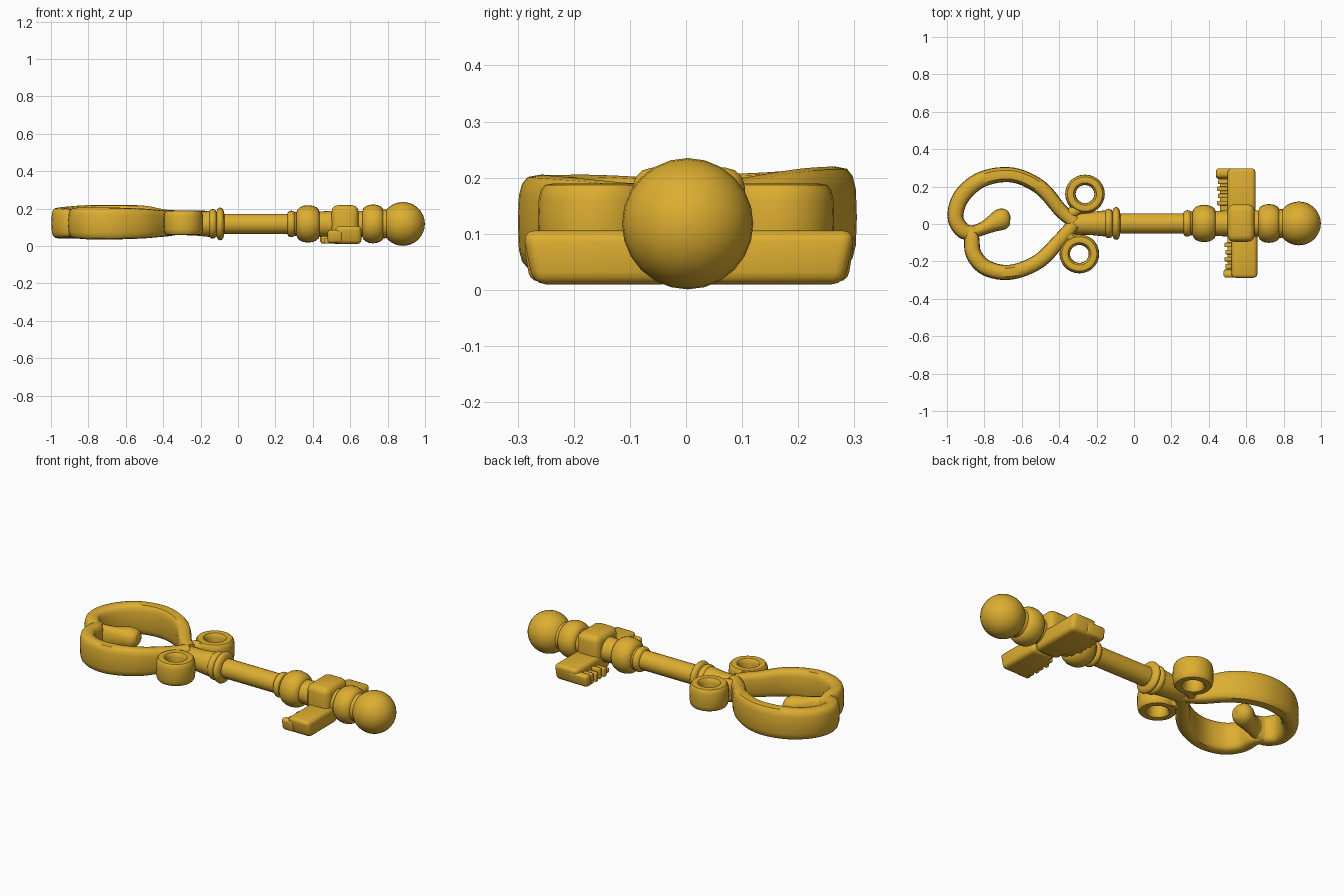
import bpy, bmesh
from math import sin, cos, pi, copysign
from mathutils import Vector, Matrix

if "Cube" in bpy.data.objects:
    bpy.data.objects.remove(bpy.data.objects["Cube"])

gold = bpy.data.materials.new("gold")
gold.use_nodes = True
gold.diffuse_color = (0.72, 0.42, 0.03, 1)
gold.node_tree.nodes["Principled BSDF"].inputs["Base Color"].default_value = gold.diffuse_color

AXIS_Y, AXIS_Z = 0.003, 0.118


def finish(bm, name, angle=0.7):
    bmesh.ops.recalc_face_normals(bm, faces=bm.faces)
    mesh = bpy.data.meshes.new(name)
    bm.to_mesh(mesh)
    bm.free()
    mesh.materials.append(gold)
    ob = bpy.data.objects.new(name, mesh)
    bpy.context.collection.objects.link(ob)
    bpy.ops.object.select_all(action='DESELECT')
    ob.select_set(True)
    bpy.context.view_layer.objects.active = ob
    bpy.ops.object.shade_smooth_by_angle(angle=angle)
    return ob


def skin(bm, rings, closed=False):
    """Bridge a list of equal vertex rings with quads."""
    n = len(rings[0])
    pairs = list(zip(rings, rings[1:]))
    if closed:
        pairs.append((rings[-1], rings[0]))
    else:
        bm.faces.new(rings[0])
        bm.faces.new(rings[-1])
    for a, b in pairs:
        for i in range(n):
            j = (i + 1) % n
            bm.faces.new((a[i], a[j], b[j], b[i]))


def lathe(name, profile, sides=24):
    """Turn (x, radius) pairs around the shaft axis."""
    bm = bmesh.new()
    rings = [[bm.verts.new((x, AXIS_Y + r * cos(2 * pi * i / sides),
                            AXIS_Z + r * sin(2 * pi * i / sides)))
              for i in range(sides)] for x, r in profile]
    skin(bm, rings)
    return finish(bm, name)


def bead(x, radius, half, base):
    """Profile of a rounded ring standing on a base radius."""
    return [(x - half * cos(pi * i / 8), base + (radius - base) * sin(pi * i / 8))
            for i in range(9)]


def smooth_path(points, steps=6):
    """Catmull-Rom curve through tuples of (x, y, width, bottom, top)."""
    pts = [Vector(p) for p in points]
    pts = [2 * pts[0] - pts[1]] + pts + [2 * pts[-1] - pts[-2]]
    out = []
    for a, b, c, d in zip(pts, pts[1:], pts[2:], pts[3:]):
        for s in range(steps):
            t = s / steps
            out.append(0.5 * (2 * b + (c - a) * t + (2 * a - 5 * b + 4 * c - d) * t ** 2
                              + (3 * b - a - 3 * c + d) * t ** 3))
    return out + [pts[-2]]


def sweep(name, path, closed=False, sides=16, square=0.6):
    """Sweep an upright rounded section along a flat path."""
    bm = bmesh.new()
    rings = []
    count = len(path)
    for k, p in enumerate(path):
        before = path[k - 1] if closed or k else p
        after = path[(k + 1) % count] if closed or k < count - 1 else p
        side = Vector((before[1] - after[1], after[0] - before[0])).normalized()
        ring = []
        for i in range(sides):
            a = 2 * pi * i / sides
            u = copysign(abs(cos(a)) ** square, cos(a)) * p[2] / 2
            v = copysign(abs(sin(a)) ** square, sin(a)) * (p[4] - p[3]) / 2
            ring.append(bm.verts.new((p[0] + side.x * u, p[1] + side.y * u,
                                      (p[3] + p[4]) / 2 + v)))
        rings.append(ring)
    skin(bm, rings, closed)
    return finish(bm, name)


def block(name, x0, x1, y0, y1, z0, z1, bevel, taper=0.0):
    """Bevelled box whose underside may be drawn in at its ends."""
    bm = bmesh.new()
    bmesh.ops.create_cube(bm, size=1, matrix=Matrix.Translation(
        ((x0 + x1) / 2, (y0 + y1) / 2, (z0 + z1) / 2))
        @ Matrix.Diagonal((x1 - x0, y1 - y0, z1 - z0, 1)))
    for v in bm.verts:
        if v.co.z < (z0 + z1) / 2:
            v.co.y -= copysign(taper, v.co.y)
    bmesh.ops.bevel(bm, geom=bm.edges[:], offset=bevel, segments=3,
                    profile=0.5, affect='EDGES')
    return finish(bm, name)


# Turned shaft and its rings
lathe("neck", [(-0.37, 0.045), (-0.33, 0.06), (-0.24, 0.061), (-0.15, 0.07), (-0.12, 0.066)])
lathe("neck_ring", bead(-0.135, 0.079, 0.02, 0.06) + bead(-0.095, 0.088, 0.022, 0.05))
lathe("shaft", [(-0.12, 0.054), (0.29, 0.054)])
lathe("lower_ring", bead(0.285, 0.071, 0.022, 0.05))
lathe("shaft_bulb", [(0.29, 0.056), (0.31, 0.066)] + bead(0.375, 0.1, 0.062, 0.062))
lathe("bit_core", [(0.43, 0.066), (0.50, 0.07), (0.69, 0.07)])
lathe("end_ring", bead(0.722, 0.104, 0.056, 0.07))
lathe("end_neck", [(0.76, 0.08), (0.80, 0.075), (0.84, 0.075)])
lathe("end_ball", [(0.882 - 0.117 * cos(pi * i / 16), max(0.001, 0.117 * sin(pi * i / 16)))
                   for i in range(17)])
block("bit_collar", 0.5, 0.645, -0.095, 0.105, 0.02, 0.218, 0.035)

# Heart-shaped bow: one long arm that curls inside, and one short arm
sweep("bow_left_arm", smooth_path([
    (-0.32, 0.01, 0.07, 0.06, 0.19), (-0.39, 0.07, 0.075, 0.05, 0.195),
    (-0.5, 0.195, 0.08, 0.045, 0.215), (-0.65, 0.262, 0.08, 0.04, 0.22),
    (-0.81, 0.24, 0.085, 0.04, 0.218), (-0.92, 0.15, 0.09, 0.04, 0.21),
    (-0.955, 0.04, 0.085, 0.04, 0.205), (-0.915, -0.035, 0.085, 0.045, 0.2),
    (-0.85, -0.05, 0.075, 0.055, 0.19)]))
sweep("bow_right_arm", smooth_path([
    (-0.32, 0.0, 0.07, 0.06, 0.19), (-0.4, -0.09, 0.075, 0.05, 0.19),
    (-0.51, -0.2, 0.08, 0.04, 0.2), (-0.66, -0.258, 0.08, 0.035, 0.205),
    (-0.79, -0.235, 0.085, 0.035, 0.205), (-0.858, -0.16, 0.085, 0.04, 0.205),
    (-0.87, -0.07, 0.08, 0.045, 0.2), (-0.9, -0.03, 0.06, 0.05, 0.19)]))
sweep("bow_inner_curl", smooth_path([
    (-0.88, -0.05, 0.07, 0.055, 0.19), (-0.81, -0.025, 0.07, 0.06, 0.18),
    (-0.76, 0.0, 0.09, 0.06, 0.175), (-0.71, 0.025, 0.115, 0.06, 0.175),
    (-0.675, 0.037, 0.085, 0.08, 0.16), (-0.66, 0.04, 0.01, 0.115, 0.125)]), square=0.9)

# Scroll loops beside the neck, each with a short root
for name, side, cx, cy in (("left", 1, -0.262, 0.16), ("right", -1, -0.292, -0.16)):
    loop = [(cx + 0.078 * cos(2 * pi * i / 28), cy + 0.076 * sin(2 * pi * i / 28),
             0.056, 0.058, 0.19) for i in range(28)]
    sweep(name + "_scroll", loop, closed=True)
    sweep(name + "_scroll_root", smooth_path([
        (-0.36, 0.04 * side, 0.06, 0.06, 0.185), (cx - 0.045, 0.075 * side, 0.06, 0.06, 0.185),
        (cx + 0.02, 0.085 * side, 0.04, 0.065, 0.18)]))

# Bit: two flat blades under the shaft, with end hooks and stepped teeth
for name, side, shift, tip in (("left", 1, 0.0, 0.302), ("right", -1, 0.02, 0.292)):
    def span(a, b):
        return sorted((a * side, b * side))
    block(name + "_blade", 0.5 + shift, 0.65 + shift / 2, *span(0.0, tip), 0.01, 0.106, 0.022, 0.02)
    block(name + "_hook", 0.438 + 2 * shift, 0.56, *span(0.25, tip - 0.002), 0.015, 0.085, 0.016, 0.012)
    block(name + "_tooth_web", 0.46 + 2 * shift, 0.56, *span(0.05, 0.26), 0.012, 0.04, 0.008)
    for i in range(4):
        y = 0.10 + 0.038 * i
        block(f"{name}_tooth_{i + 1}", 0.444 + 2 * shift + 0.004 * (i % 2), 0.56,
              *span(y, y + 0.024), 0.014, 0.066 + 0.008 * (i % 2), 0.005)
